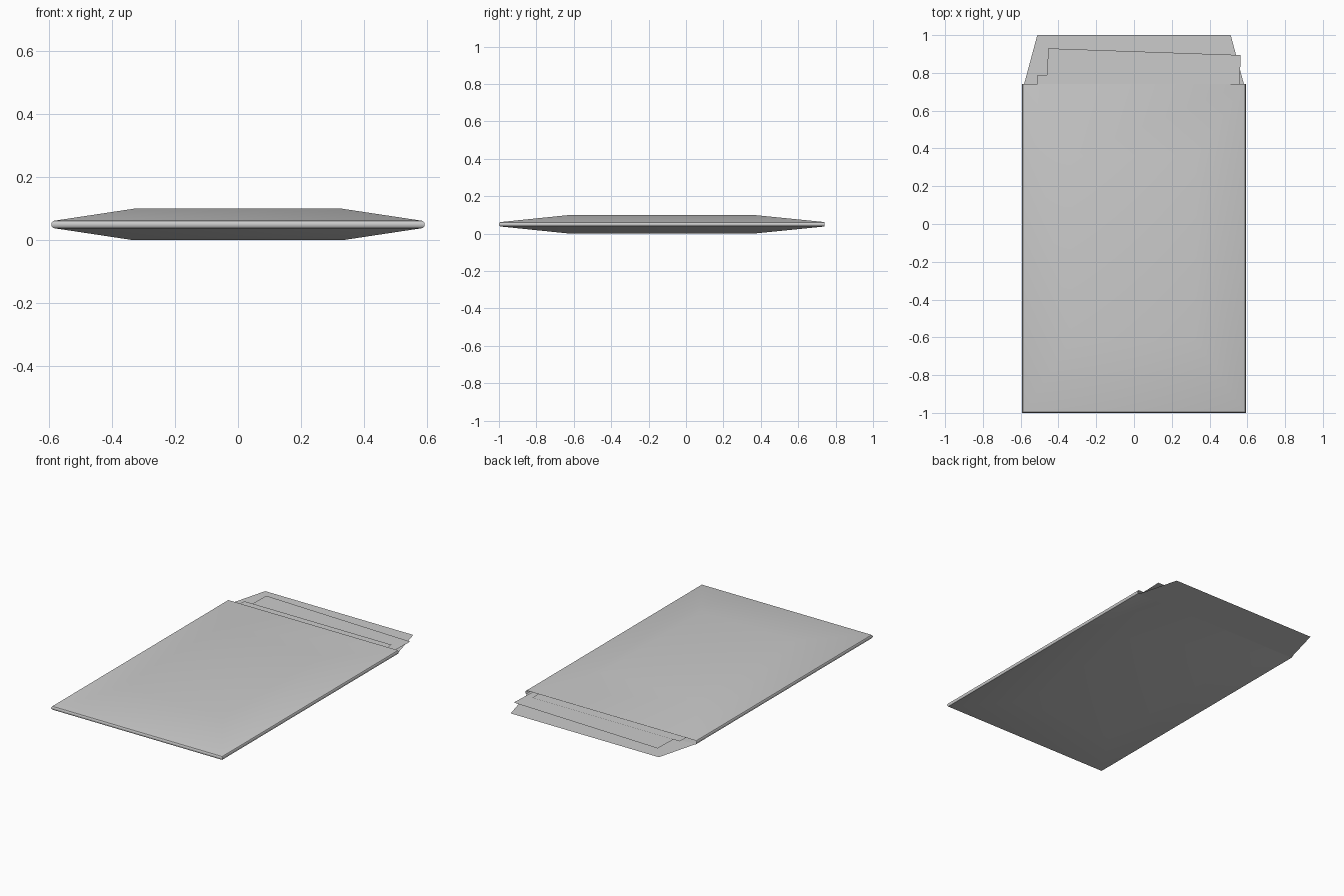
import bpy
import bmesh
import math
from mathutils import Matrix

cube = bpy.data.objects.get("Cube")
if cube:
    bpy.data.objects.remove(cube, do_unlink=True)

# Single paper colour
grey = bpy.data.materials.new("paper_grey")
grey.use_nodes = True
colour = (0.6, 0.6, 0.6, 1)
grey.diffuse_color = colour
grey.node_tree.nodes["Principled BSDF"].inputs["Base Color"].default_value = colour

HALF_W, FRONT, BACK = 0.582, -0.99, 0.74   # edges of the two envelope sheets
MID, RIM, BULGE = 0.05, 0.012, 0.05        # centre height, half rim, half belly
ROUND = 0.01                               # how far the folded rim bows out


def finish(bm, name):
    mesh = bpy.data.meshes.new(name)
    bm.to_mesh(mesh)
    bm.free()
    mesh.materials.append(grey)
    obj = bpy.data.objects.new(name, mesh)
    bpy.context.collection.objects.link(obj)
    return obj


def flat_sheet(name, outline, z):
    bm = bmesh.new()
    bm.faces.new([bm.verts.new((x, y, z)) for x, y in outline])
    return finish(bm, name)


def rectangle(w, y0, y1):
    return [(-w, y0), (w, y0), (w, y1), (-w, y1)]


# Envelope pouch: two puffed sheets joined by a rounded rim, open at the back
bm = bmesh.new()
for side in (1, -1):
    outer = [bm.verts.new((x, y, MID + side * RIM))
             for x, y in rectangle(HALF_W, FRONT, BACK)]
    inner = [bm.verts.new((x, y, MID + side * BULGE))
             for x, y in rectangle(0.33, -0.62, 0.36)]
    faces = [inner] + [[outer[i], outer[(i + 1) % 4], inner[(i + 1) % 4], inner[i]]
                       for i in range(4)]
    for f in faces:
        bm.faces.new(f if side > 0 else f[::-1])

# Rounded rim swept along the left, front and right edges
STEPS = 6
rings = []
for i in range(STEPS + 1):
    a = math.pi * (i / STEPS - 0.5)
    out, z = ROUND * math.cos(a), MID + RIM * math.sin(a)
    w, y = HALF_W + out, FRONT - out
    path = [(-w, BACK), (-w, y), (w, y), (w, BACK)]
    rings.append([bm.verts.new((px, py, z)) for px, py in path])
for low, high in zip(rings, rings[1:]):
    for j in range(3):
        bm.faces.new((low[j], low[j + 1], high[j + 1], high[j]))
bmesh.ops.remove_doubles(bm, verts=bm.verts, dist=0.0005)
pouch = finish(bm, "envelope_pouch")
bpy.context.view_layer.objects.active = pouch
pouch.select_set(True)
bpy.ops.object.shade_smooth_by_angle(angle=math.radians(30))

# Open flap continuing the bottom sheet
flat_sheet("envelope_flap",
           [(-HALF_W, BACK), (HALF_W, BACK), (0.512, 1.0), (-0.512, 1.0)], MID - RIM)

# Two letter sheets sliding out, the lower one slightly turned
PAPER_W, PAPER_L = 0.51, 1.44
flat_sheet("upper_letter", rectangle(PAPER_W, 0.79 - PAPER_L, 0.79), 0.056)
lower = flat_sheet("lower_letter", rectangle(PAPER_W, -PAPER_L, 0), 0)
lower.data.transform(Matrix.Translation((0.055, 0.912, 0.051))
                     @ Matrix.Rotation(math.radians(-2), 4, 'Z'))
